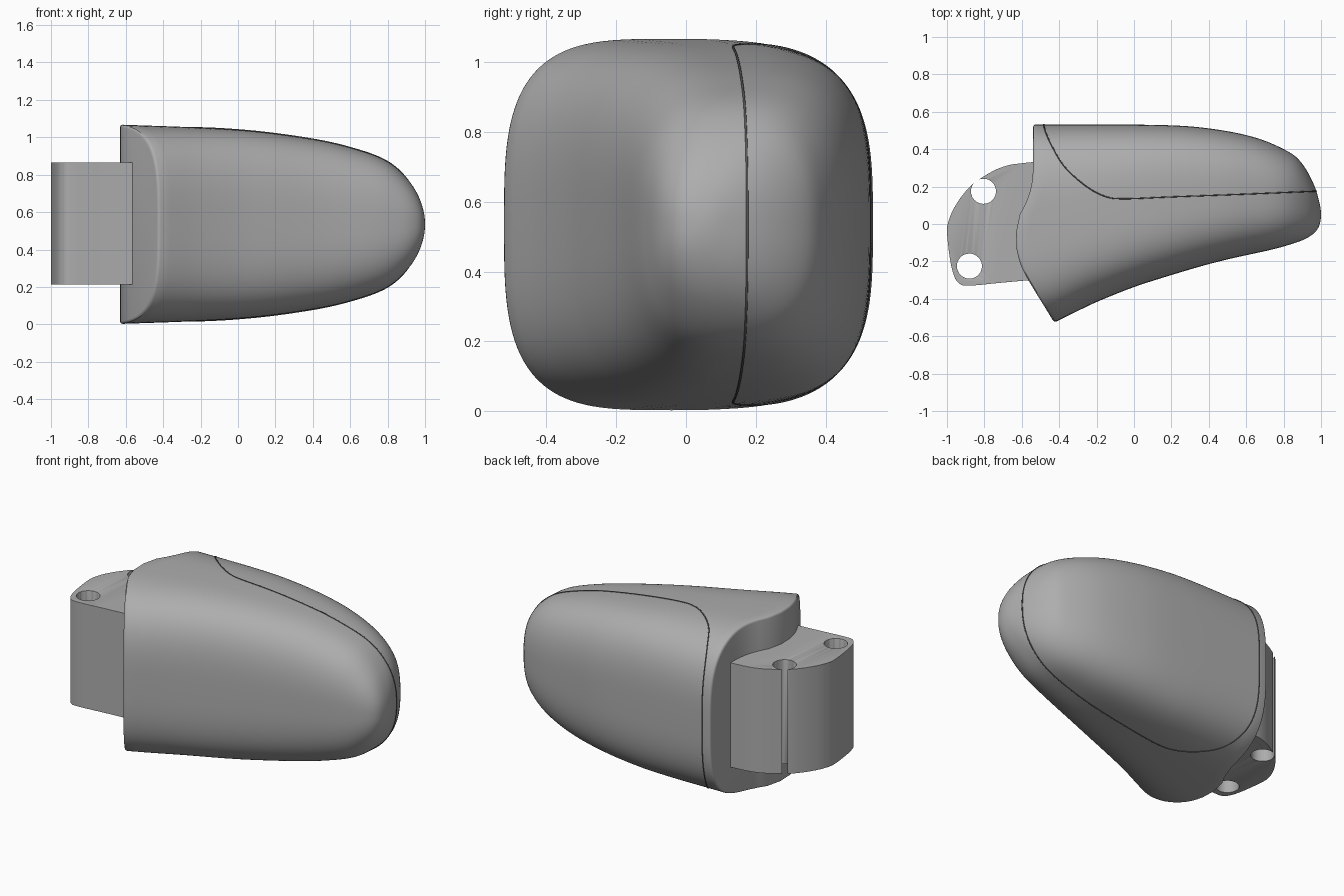
import bpy, bmesh, math
from mathutils import Vector

if "Cube" in bpy.data.objects:
    bpy.data.objects.remove(bpy.data.objects["Cube"])

MID = 0.535  # height of the horizontal symmetry plane


def material(name, value):
    m = bpy.data.materials.new(name)
    m.use_nodes = True
    colour = (value, value, value, 1)
    m.diffuse_color = colour
    bsdf = next(n for n in m.node_tree.nodes if n.type == 'BSDF_PRINCIPLED')
    bsdf.inputs["Base Color"].default_value = colour
    bsdf.inputs["Roughness"].default_value = 0.6
    return m


GREY = material("plain grey", 0.42)
DARK = material("seam grey", 0.1)


def spline(pts, v):
    """Smooth interpolation through (position, value) pairs."""
    n = len(pts)
    v = min(max(v, pts[0][0]), pts[-1][0])
    i = max(k for k in range(n - 1) if pts[k][0] <= v)

    def slope(k):
        a, b = pts[max(k - 1, 0)], pts[min(k + 1, n - 1)]
        return (b[1] - a[1]) / (b[0] - a[0])
    (x0, y0), (x1, y1) = pts[i], pts[i + 1]
    d = x1 - x0
    t = (v - x0) / d
    return (y0 * (1 + 2 * t) * (1 - t) ** 2 + slope(i) * d * t * (1 - t) ** 2
            + y1 * t * t * (3 - 2 * t) + slope(i + 1) * d * t * t * (t - 1))


# Profiles along q = sqrt(1 - x), which keeps the tip round
HEIGHT = [(0, 0), (.1, .08), (.283, .225), (.447, .335), (.632, .41),
          (.775, .455), (1, .505), (1.3, .535)]
BACK = [(0, .05), (.1, .12), (.173, .19), (.346, .345), (.447, .4),
        (.616, .47), (.806, .517), (.95, .53), (1.3, .533)]
FRONT = [(0, .05), (.12, -.02), (.274, -.075), (.447, -.12), (.738, -.2),
         (.959, -.31), (1.088, -.41), (1.193, -.525), (1.304, -.65)]
ROOT = [(-.7, -.33), (-.53, -.425), (-.3, -.565), (-.22, -.605), (-.12, -.63),
        (-.04, -.63), (.04, -.615), (.12, -.575), (.2, -.55), (.3, -.54), (.6, -.54)]


def section(q):
    """Centre, half depth, half height and squareness at q."""
    b, f = spline(BACK, q), spline(FRONT, q)
    return (b + f) / 2, (b - f) / 2, spline(HEIGHT, q), 2.2 + 1.1 * min(q, 1)


def surface(q, t):
    c, a, h, n = section(q)

    def power(v):
        return math.copysign(abs(v) ** (2 / n), v)
    return c + a * power(math.cos(t)), h * power(math.sin(t))


def finish(bm, name, mat, angle=35):
    bmesh.ops.recalc_face_normals(bm, faces=bm.faces)
    me = bpy.data.meshes.new(name)
    bm.to_mesh(me)
    bm.free()
    me.materials.append(mat)
    ob = bpy.data.objects.new(name, me)
    bpy.context.collection.objects.link(ob)
    bpy.ops.object.select_all(action='DESELECT')
    ob.select_set(True)
    bpy.context.view_layer.objects.active = ob
    bpy.ops.object.shade_smooth_by_angle(angle=math.radians(angle))
    return ob


# Rounded body: rings lofted from the wavy root face to the tip
COUNT, RINGS, FILLET = 128, 56, 0.014
bm = bmesh.new()
columns = []
for i in range(COUNT):
    t = 2 * math.pi * i / COUNT
    x = -.55
    for _ in range(25):
        x = spline(ROOT, surface(math.sqrt(1 - x), t)[0])
    col = []
    # Rolled edge around the root face
    for a in (0, 30, 60):
        a = math.radians(a)
        off = FILLET * (1 - math.cos(a))
        y, z = surface(math.sqrt(1 - x - off), t)
        c = section(math.sqrt(1 - x))[0]
        inset = 1 - FILLET * (1 - math.sin(a)) / MID
        y = c + (y - c) * inset
        col.append((spline(ROOT, y) + off, y, MID + z * inset))
    q0 = math.sqrt(1 - x - FILLET)
    for k in range(RINGS + 1):
        q = q0 * (1 - k / RINGS)
        y, z = surface(q, t)
        col.append((1 - q * q, y, MID + z))
    columns.append([bm.verts.new(p) for p in col])
for i in range(COUNT):
    a, b = columns[i], columns[(i + 1) % COUNT]
    for k in range(len(a) - 1):
        bm.faces.new((a[k], b[k], b[k + 1], a[k + 1]))
# Root face as upright strips between mirrored rim points
for i in range(COUNT // 2):
    loop = [columns[j % COUNT][0] for j in (i, i + 1, COUNT - i - 1, COUNT - i)]
    bm.faces.new(list(dict.fromkeys(loop)))
bmesh.ops.remove_doubles(bm, verts=bm.verts, dist=1e-5)
finish(bm, "body", GREY)

# Seam: an upright cut through the body, traced on its surface
PLAN = [(1.03, .178), (.6, .16), (.2, .145), (-.06, .135), (-.16, .15),
        (-.26, .205), (-.37, .305), (-.435, .41), (-.475, .5), (-.49, .58)]


def seam(p):
    """Plan position and the remaining half height there (negative outside)."""
    x, y = (spline([(k, pt[j]) for k, pt in enumerate(PLAN)], p) for j in (0, 1))
    if x >= 1:
        return x, y, -1
    c, a, h, n = section(math.sqrt(1 - x))
    w = 1 - abs((y - c) / a) ** n
    return x, y, h * w ** (1 / n) if w > 0 else -1


def boundary(outside, inside):
    for _ in range(40):
        m = (outside + inside) / 2
        if seam(m)[2] < 0:
            outside = m
        else:
            inside = m
    return inside


p0, p1 = boundary(0, 1), boundary(len(PLAN) - 1, len(PLAN) - 3)
STEPS = 240
path = []
for k in range(STEPS + 1):
    e = (1 - math.cos(math.pi * k / STEPS)) / 2
    e = e * e * (3 - 2 * e)
    path.append(seam(p0 + (p1 - p0) * e))
loop = [(x, y, MID + h) for x, y, h in path]
loop += [(x, y, MID - h) for x, y, h in reversed(path)]
cu = bpy.data.curves.new("seam", 'CURVE')
cu.dimensions = '3D'
cu.bevel_depth = 0.0035
cu.bevel_resolution = 1
sp = cu.splines.new('POLY')
sp.points.add(len(loop) - 1)
for pt, co in zip(sp.points, loop):
    pt.co = (*co, 1)
sp.use_cyclic_u = True
cu.materials.append(DARK)
bpy.context.collection.objects.link(bpy.data.objects.new("seam", cu))


# Mounting lug: extruded outline with two through holes
def prism(points, z0, z1):
    b = bmesh.new()
    f = b.faces.new([b.verts.new((x, y, z0)) for x, y in points])
    r = bmesh.ops.extrude_face_region(b, geom=[f])
    top = [v for v in r["geom"] if isinstance(v, bmesh.types.BMVert)]
    bmesh.ops.translate(b, verts=top, vec=Vector((0, 0, z1 - z0)))
    return b


OUTLINE = [(-.5, .335), (-.6, .325), (-.68, .312), (-.76, .28), (-.86, .215),
           (-.92, .15), (-.965, .08), (-.99, .02), (-1, -.04), (-.985, -.18), (-.965, -.27),
           (-.94, -.312), (-.89, -.33), (-.7, -.313), (-.5, -.295)]
smooth = []
for k in range((len(OUTLINE) - 1) * 4 + 1):
    smooth.append(tuple(spline([(i, p[j]) for i, p in enumerate(OUTLINE)], k / 4)
                        for j in (0, 1)))
lug = finish(prism(smooth, .212, .865), "mounting_lug", GREY)
for n, (hx, hy) in enumerate([(-.805, .175), (-.88, -.225)]):
    ring = [(hx + .067 * math.cos(a * math.pi / 24), hy + .067 * math.sin(a * math.pi / 24))
            for a in range(48)]
    cutter = finish(prism(ring, 0, 1.1), f"hole_cutter_{n + 1}", GREY)
    cutter.hide_render = True
    cutter.hide_set(True)
    cutter.display_type = 'WIRE'
    mod = lug.modifiers.new("hole", 'BOOLEAN')
    mod.operation = 'DIFFERENCE'
    mod.solver = 'EXACT'
    mod.object = cutter
bev = lug.modifiers.new("edge", 'BEVEL')
bev.width = 0.008
bev.segments = 2
bev.limit_method = 'ANGLE'
bev.angle_limit = math.radians(60)
